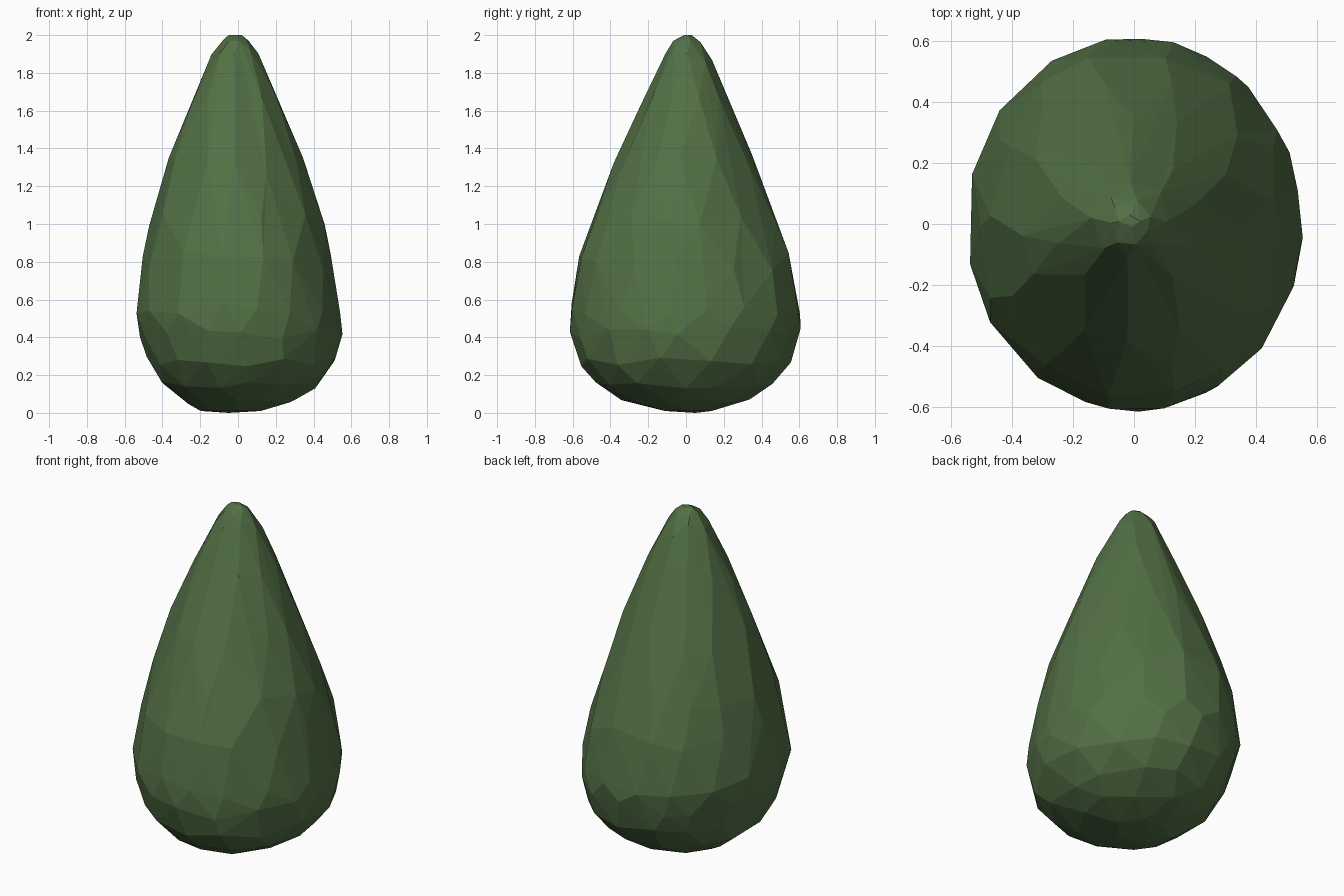
import bpy, bmesh, math, random
from mathutils import Vector

random.seed(7)
if "Cube" in bpy.data.objects:
    bpy.data.objects.remove(bpy.data.objects["Cube"], do_unlink=True)

# Leaf colour
green = bpy.data.materials.new("leaf_green")
green.use_nodes = True
colour = (0.085, 0.162, 0.060, 1)
green.diffuse_color = colour
green.node_tree.nodes["Principled BSDF"].inputs["Base Color"].default_value = colour

# Height, x min, x max, y min, y max, number of corners
RINGS = [
    (0.01, -0.20, 0.12, -0.12, 0.15, 6),
    (0.06, -0.29, 0.30, -0.33, 0.32, 10),
    (0.15, -0.41, 0.44, -0.47, 0.46, 13),
    (0.27, -0.475, 0.525, -0.575, 0.56, 15),
    (0.42, -0.525, 0.555, -0.615, 0.605, 16),
    (0.55, -0.555, 0.545, -0.615, 0.615, 16),
    (0.80, -0.51, 0.50, -0.585, 0.575, 14),
    (1.02, -0.465, 0.46, -0.495, 0.49, 13),
    (1.32, -0.38, 0.36, -0.385, 0.37, 12),
    (1.63, -0.255, 0.235, -0.24, 0.235, 10),
    (1.90, -0.14, 0.11, -0.11, 0.125, 8),
    (1.97, -0.085, 0.06, -0.07, 0.075, 7),
    (2.00, -0.05, 0.02, -0.01, 0.03, 4),
]


def section(z):
    """Extents of the body at a height, blended between the rings."""
    for a, b in zip(RINGS, RINGS[1:]):
        if z <= b[0]:
            t = max(0, (z - a[0]) / (b[0] - a[0]))
            return [p + (q - p) * t for p, q in zip(a[1:5], b[1:5])]
    return RINGS[-1][1:5]


def surface_point(z, angle):
    x0, x1, y0, y1 = section(z)
    return Vector(((x0 + x1) / 2 + (x1 - x0) / 2 * math.cos(angle),
                   (y0 + y1) / 2 + (y1 - y0) / 2 * math.sin(angle), z))


# Irregular faceted foliage: scattered points wrapped in a hull
bm = bmesh.new()
for i, ring in enumerate(RINGS):
    z, count = ring[0], ring[5]
    wobble = 0.25 * min(z - RINGS[max(i - 1, 0)][0], 0.2)
    if i == len(RINGS) - 1:
        wobble = 0
    for k in range(count):
        angle = math.tau * (k + 0.5 * (i % 2) + random.uniform(-0.2, 0.2)) / count
        bm.verts.new(surface_point(z + random.uniform(-wobble, wobble), angle))
bm.verts.new((-0.05, 0.05, 0))
hull = bmesh.ops.convex_hull(bm, input=bm.verts)
loose = {g for g in hull["geom_interior"] + hull["geom_unused"]
         if isinstance(g, bmesh.types.BMVert)}
bmesh.ops.delete(bm, geom=list(loose), context="VERTS")

# Shallow hollows on the left flank
for angle, z, depth in ((-0.8, 1.3, 0.03), (0.8, 1.15, 0.03)):
    centre = surface_point(z, angle)
    for v in bm.verts:
        near = 1 - (v.co - centre).length / 0.3
        if near > 0:
            v.co.xy *= 1 - depth * near / v.co.xy.length

bmesh.ops.recalc_face_normals(bm, faces=bm.faces)
mesh = bpy.data.meshes.new("foliage")
bm.to_mesh(mesh)
bm.free()
mesh.materials.append(green)
foliage = bpy.data.objects.new("foliage", mesh)
bpy.context.collection.objects.link(foliage)
